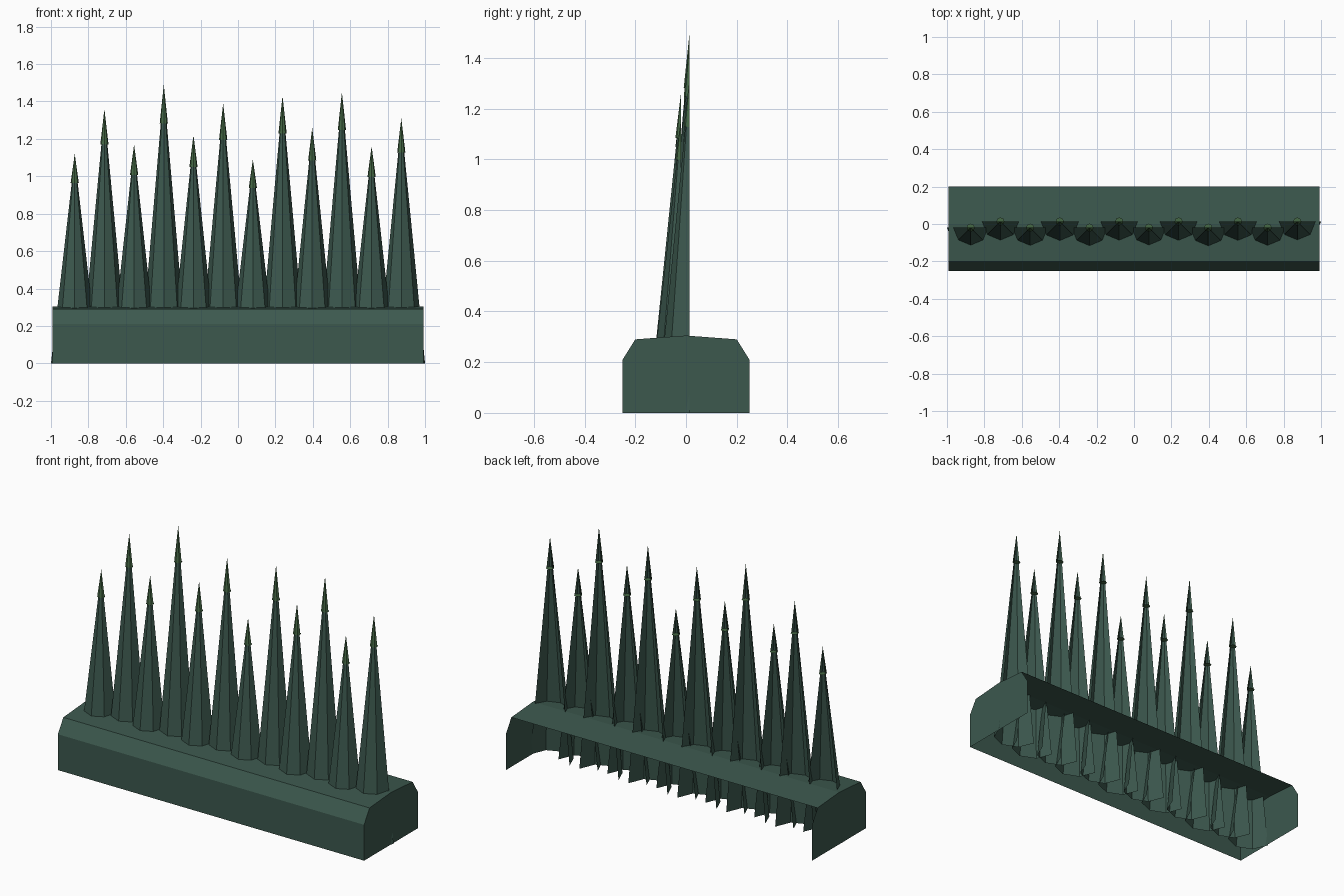
import bpy, math

if "Cube" in bpy.data.objects:
    bpy.data.objects.remove(bpy.data.objects["Cube"])

def material(name, rgb):
    m = bpy.data.materials.new(name)
    m.diffuse_color = (*rgb, 1)
    m.use_nodes = True
    m.node_tree.nodes["Principled BSDF"].inputs["Base Color"].default_value = m.diffuse_color
    return m

LEAF = material("dark_green", (0.045, 0.098, 0.076))
TIP = material("tip_green", (0.06, 0.14, 0.06))

def add_mesh(name, verts, faces, mat):
    me = bpy.data.meshes.new(name)
    me.from_pydata(verts, [], faces)
    me.materials.append(mat)
    ob = bpy.data.objects.new(name, me)
    bpy.context.collection.objects.link(ob)
    return ob

def half_cone(name, x, y, z0, z1, r, mat, disc=False):
    """Front half of an eight-sided cone, open at the back; optional full base disc."""
    ring = [(x + r * math.cos(a), y + r * math.sin(a), z0)
            for a in (math.pi + i * math.pi / 4 for i in range(8))]
    faces = [(i, i + 1, 8) for i in range(4)]
    if disc:
        faces.append(tuple(reversed(range(8))))
    return add_mesh(name, ring + [(x, y, z1)], faces, mat)

# Planter-like hedge base: bevelled profile, open at the back and underneath
profile = [(-0.25, 0), (-0.25, 0.21), (-0.2, 0.29), (0, 0.305),
           (0.2, 0.29), (0.25, 0.21), (0.25, 0)]
n = len(profile)
W = 0.993
verts = [(x, y, z) for x in (-W, W) for y, z in profile]
sides = [(i, n + i, n + i + 1, i + 1) for i in range(4)]   # front, bevel, two top slopes
ends = [tuple(reversed(range(n))), tuple(range(n, 2 * n))]
add_mesh("hedge_base", verts, sides + ends, LEAF)

# Row of spikes in two staggered lines, each with a greener tip
heights = [1.12, 1.36, 1.17, 1.49, 1.22, 1.39, 1.09, 1.43, 1.26, 1.45, 1.16, 1.31]
for i, h in enumerate(heights):
    x = -0.873 + i * 0.15873
    y = 0.013 if i % 2 else -0.02
    half_cone(f"spike_{i + 1}", x, y, 0, h * 0.985, 0.127, LEAF)
    half_cone(f"spike_tip_{i + 1}", x, y, h * 0.86, h, 0.022, TIP, disc=True)
